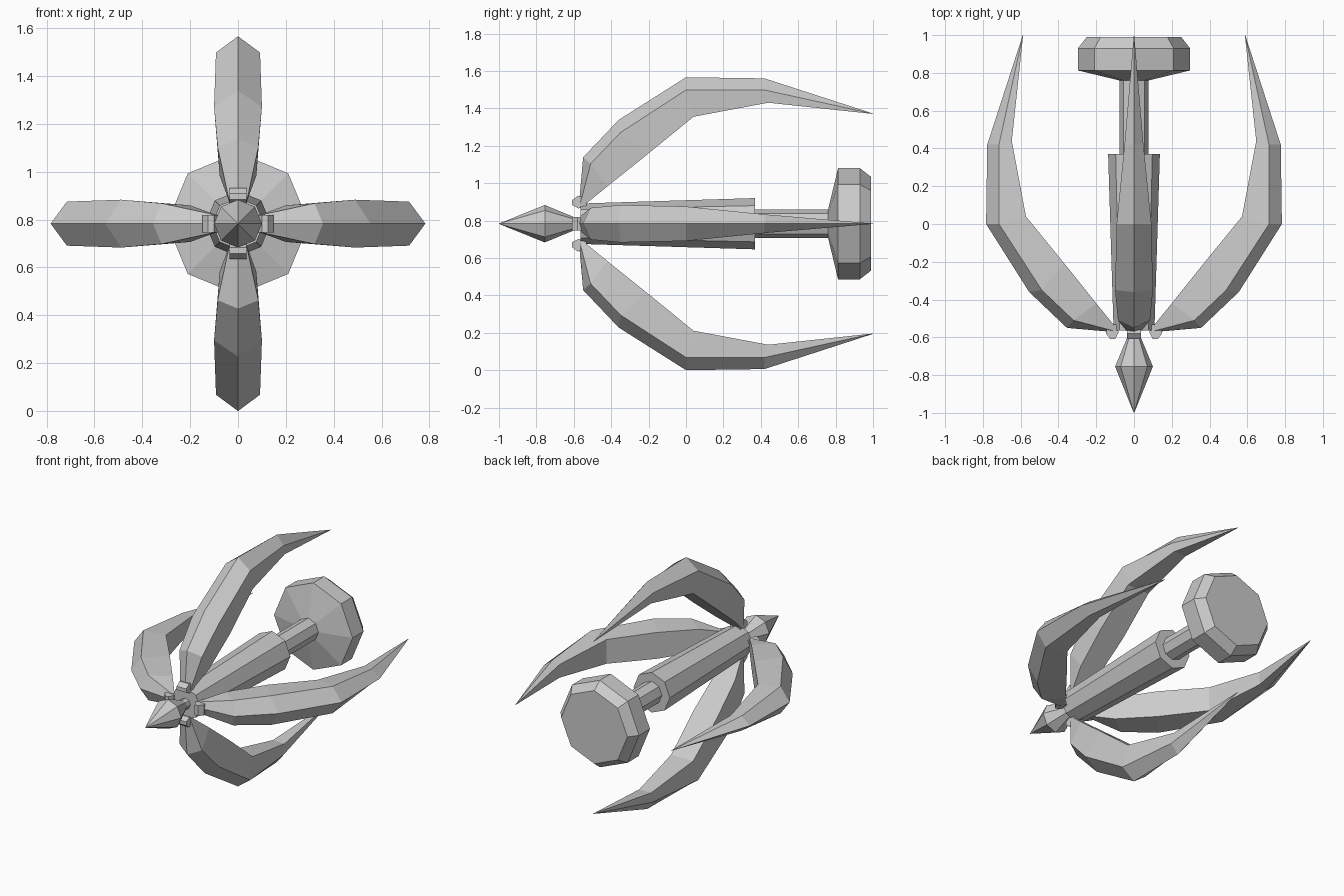
import bpy, bmesh, math
from mathutils import Vector, Matrix

if "Cube" in bpy.data.objects:
    bpy.data.objects.remove(bpy.data.objects["Cube"])

AXIS_Z = 0.783


def skin(name, rings, turn=0.0):
    """Join equal-sized closed rings, cap both ends, turn about the long axis."""
    n = len(rings[0])
    m = Matrix.Translation((0, 0, AXIS_Z)) @ Matrix.Rotation(turn, 4, 'Y')
    bm = bmesh.new()
    rows = [[bm.verts.new(m @ Vector(p)) for p in ring] for ring in rings]
    for a, b in zip(rows, rows[1:]):
        for i in range(n):
            j = (i + 1) % n
            bm.faces.new((a[i], a[j], b[j], b[i]))
    bm.faces.new(rows[0])
    bm.faces.new(rows[-1])
    bmesh.ops.recalc_face_normals(bm, faces=bm.faces)
    mesh = bpy.data.meshes.new(name)
    bm.to_mesh(mesh)
    bm.free()
    bpy.context.collection.objects.link(bpy.data.objects.new(name, mesh))


def lathe(name, profile, sides=8):
    """Octagonal turned part along y from (y, radius) pairs."""
    angles = [2 * math.pi * i / sides for i in range(sides)]
    skin(name, [[(r * math.sin(a), y, r * math.cos(a)) for a in angles]
                for y, r in profile])


# Central shaft parts
lathe("front_spike", [(-1.0, 0.001), (-0.755, 0.1), (-0.6, 0.036), (-0.55, 0.036)])
lathe("grip", [(-0.565, 0.108), (0.37, 0.137)])
lathe("rod", [(0.36, 0.077), (0.78, 0.077)])
lathe("pommel", [(0.76, 0.077), (0.813, 0.297), (0.93, 0.297), (0.99, 0.25)])

# Claw stations: outer ridge (y, r), side edge (y, r), inner edge (y, r), half width
CLAW = [
    ((-0.57, 0.13), (-0.565, 0.11), (-0.555, 0.09), 0.04),
    ((-0.55, 0.355), (-0.51, 0.32), (-0.42, 0.2), 0.085),
    ((-0.36, 0.555), (-0.35, 0.488), (-0.21, 0.368), 0.1),
    ((0.0, 0.783), (0.0, 0.715), (0.04, 0.572), 0.092),
    ((0.42, 0.777), (0.42, 0.715), (0.44, 0.647), 0.05),
    ((1.0, 0.589), (1.0, 0.588), (1.0, 0.587), 0.001),
]

# Clip side outline (y, r)
CLIP = [(-0.61, 0.1), (-0.61, 0.125), (-0.58, 0.148), (-0.54, 0.14),
        (-0.53, 0.09), (-0.575, 0.082)]

# Four claws, each with a small clip at its root
for k, place in enumerate(("top", "right", "bottom", "left")):
    turn = k * math.pi / 2
    rings = [[(0, *outer), (w, *side), (0.9 * w, *inner), (-0.9 * w, *inner), (-w, *side)]
             for outer, side, inner, w in CLAW]
    skin("claw_" + place, rings, turn)
    skin("clip_" + place, [[(x, y, r) for y, r in CLIP] for x in (-0.036, 0.036)], turn)
